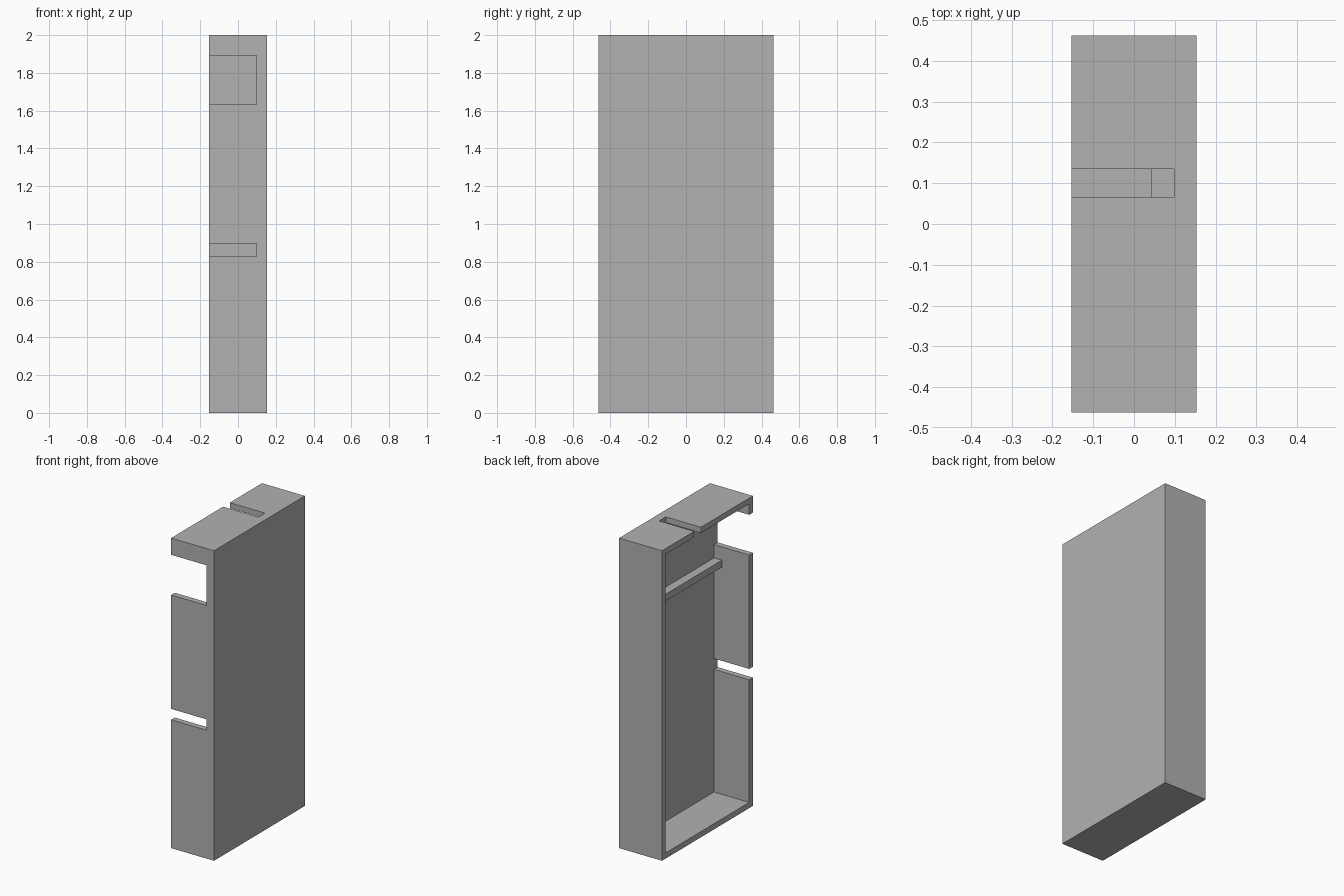
import bpy
import bmesh
from mathutils import Matrix, Vector

cube = bpy.data.objects.get("Cube")
if cube:
    bpy.data.objects.remove(cube, do_unlink=True)

grey = bpy.data.materials.new("plain_grey")
grey.use_nodes = True
colour = (0.445, 0.445, 0.445, 1)
grey.diffuse_color = colour
grey.node_tree.nodes["Principled BSDF"].inputs["Base Color"].default_value = colour


def box(name, low, high):
    """Axis-aligned box between two corners."""
    low, high = Vector(low), Vector(high)
    bm = bmesh.new()
    bmesh.ops.create_cube(bm, size=1, matrix=Matrix.Translation((low + high) / 2)
                          @ Matrix.Diagonal((*(high - low), 1)))
    mesh = bpy.data.meshes.new(name)
    bm.to_mesh(mesh)
    bm.free()
    mesh.materials.append(grey)
    obj = bpy.data.objects.new(name, mesh)
    bpy.context.collection.objects.link(obj)
    return obj


def cut(target, low, high):
    """Subtract a box from the target and discard the cutter."""
    cutter = box("cutter", low, high)
    cutter.hide_render = True
    mod = target.modifiers.new("cut", "BOOLEAN")
    mod.operation = "DIFFERENCE"
    mod.solver = "EXACT"
    mod.object = cutter
    bpy.context.view_layer.objects.active = target
    bpy.ops.object.modifier_apply(modifier=mod.name)
    bpy.data.objects.remove(cutter, do_unlink=True)


X, Y, H = 0.153, 0.463, 2.0     # half width, half depth, height
WALL = 0.037                    # rim thickness
FLOOR = 0.098                   # inner face of the solid panel
OPEN = -X - 0.1                 # beyond the open side
INNER = Y - WALL

# Shallow tray, open on the -x side
tray = box("open_tray", (-X, -Y, 0), (X, Y, H))
cut(tray, (OPEN, -INNER, WALL), (FLOOR, INNER, H - WALL))

# Large and small notches through the front rim
for bottom, top in ((1.633, 1.892), (0.828, 0.898)):
    cut(tray, (OPEN, -Y - 0.1, bottom), (FLOOR, -INNER + 0.1, top))

# Slot through the top rim
cut(tray, (OPEN, 0.066, H - WALL - 0.1), (FLOOR, 0.135, H + 0.1))

# Ledge across the inside of the panel
box("inner_ledge", (0.042, -INNER, 1.502), (FLOOR, INNER, 1.547))
